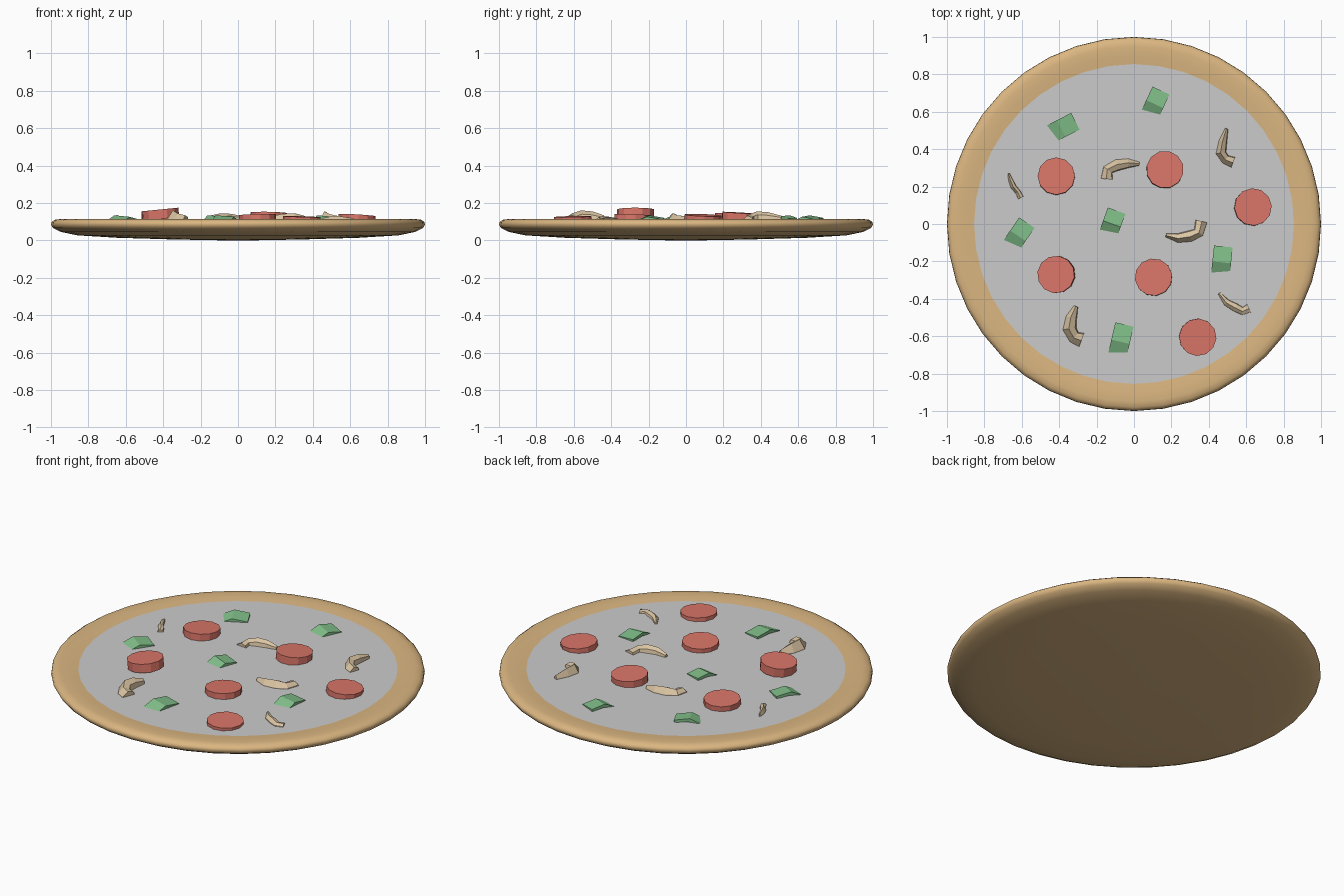
import bpy, bmesh, math
from mathutils import Matrix, Vector

if "Cube" in bpy.data.objects:
    bpy.data.objects.remove(bpy.data.objects["Cube"])


def material(name, rgb):
    m = bpy.data.materials.new(name)
    m.diffuse_color = (*rgb, 1)
    m.use_nodes = True
    m.node_tree.nodes["Principled BSDF"].inputs["Base Color"].default_value = m.diffuse_color
    return m


TAN = material("baked_dough", (0.71, 0.47, 0.22))
RED = material("cured_meat", (0.70, 0.18, 0.14))
GREEN = material("green_pepper", (0.22, 0.52, 0.25))
CREAM = material("mushroom_flesh", (0.71, 0.56, 0.37))


def finish(name, bm, mat=None):
    bmesh.ops.recalc_face_normals(bm, faces=bm.faces)
    me = bpy.data.meshes.new(name)
    bm.to_mesh(me)
    bm.free()
    ob = bpy.data.objects.new(name, me)
    bpy.context.collection.objects.link(ob)
    if mat:
        me.materials.append(mat)
    return ob


def loft(bm, rings):
    """Skin closed rings of points and cap both ends."""
    vs = [[bm.verts.new(p) for p in r] for r in rings]
    n = len(vs[0])
    for a, b in zip(vs, vs[1:]):
        for i in range(n):
            bm.faces.new((a[i], a[(i + 1) % n], b[(i + 1) % n], b[i]))
    bm.faces.new(vs[0])
    bm.faces.new(vs[-1])


# Crust: lathed profile from the topping edge, over the rim, to the belly
N = 40
profile = [(0.855, 0.108), (0.90, 0.112), (0.95, 0.114), (0.98, 0.110), (0.997, 0.098),
           (1.0, 0.084), (0.99, 0.067), (0.95, 0.046), (0.86, 0.027), (0.65, 0.014),
           (0.35, 0.005), (0.08, 0.0)]


def circle(r, z):
    return [(r * math.cos(2 * math.pi * i / N), r * math.sin(2 * math.pi * i / N), z)
            for i in range(N)]


bm = bmesh.new()
loft(bm, [circle(r, z) for r, z in profile])
bm.faces.ensure_lookup_table()
bmesh.ops.delete(bm, geom=[bm.faces[-2]], context='FACES_ONLY')  # opening for the cheese
crust = finish("crust", bm, TAN)
bpy.context.view_layer.objects.active = crust
crust.select_set(True)
bpy.ops.object.shade_smooth_by_angle(angle=math.radians(50))

# Cheese: flat disc filling the crust
bm = bmesh.new()
bm.faces.new([bm.verts.new(p) for p in circle(0.855, 0.108)])
finish("cheese", bm)

# Pepperoni: x, y, top height, slope in x, slope in y
slices = [(-0.415, 0.255, 0.142, 0.02, -0.05), (0.165, 0.29, 0.147, -0.02, -0.06),
          (0.635, 0.09, 0.135, -0.06, -0.04), (-0.415, -0.27, 0.165, 0.10, 0.0),
          (0.105, -0.285, 0.137, 0.03, -0.04), (0.34, -0.605, 0.127, -0.03, 0.02)]
for i, (x, y, z, sx, sy) in enumerate(slices):
    bm = bmesh.new()
    bmesh.ops.create_cone(bm, cap_ends=True, segments=12, radius1=0.1, radius2=0.1, depth=0.05)
    tilt = Matrix.Rotation(math.atan(sy), 4, 'X') @ Matrix.Rotation(-math.atan(sx), 4, 'Y')
    bm.transform(Matrix.Translation((x, y, z - 0.025)) @ tilt @ Matrix.Rotation(i * 0.3, 4, 'Z'))
    finish(f"pepperoni_{i + 1}", bm, RED)

# Pepper pieces: folded strips; x, y, turn of the long side in degrees, length, width
peppers = [(-0.38, 0.515, 27, 0.15, 0.10), (0.115, 0.65, 65, 0.14, 0.10),
           (-0.115, 0.01, 70, 0.13, 0.10), (-0.615, -0.055, 56, 0.15, 0.10),
           (0.47, -0.195, 84, 0.15, 0.10), (-0.07, -0.62, 77, 0.17, 0.10)]
for i, (x, y, deg, l, w) in enumerate(peppers):
    bm = bmesh.new()
    section = [(-l / 2, 0.098), (-0.01, 0.126), (l / 2, 0.112), (l / 2, 0.098), (0, 0.106)]
    loft(bm, [[(s, side * w / 2, z + side * 0.004) for s, z in section] for side in (-1, 1)])
    bm.transform(Matrix.Translation((x, y, 0.004)) @ Matrix.Rotation(math.radians(deg), 4, 'Z'))
    finish(f"pepper_piece_{i + 1}", bm, GREEN)

# Mushroom slices: plan path from stem to cap tip, with peak height and width scale
mushrooms = [
    (0.145, 1.0, [(-0.145, 0.24), (-0.14, 0.29), (-0.09, 0.315), (-0.03, 0.325), (0.03, 0.322)]),
    (0.155, 0.9, [(0.53, 0.33), (0.49, 0.345), (0.465, 0.38), (0.475, 0.44), (0.495, 0.51)]),
    (0.135, 0.5, [(-0.605, 0.14), (-0.62, 0.17), (-0.645, 0.20), (-0.66, 0.235), (-0.67, 0.27)]),
    (0.145, 1.0, [(0.36, 0.015), (0.345, -0.045), (0.30, -0.065), (0.235, -0.075), (0.17, -0.06)]),
    (0.130, 0.75, [(0.615, -0.45), (0.58, -0.465), (0.54, -0.445), (0.495, -0.42), (0.455, -0.37)]),
    (0.160, 1.2, [(-0.28, -0.62), (-0.32, -0.605), (-0.345, -0.56), (-0.335, -0.50), (-0.31, -0.44)]),
]
half_widths = [0.034, 0.03, 0.032, 0.026, 0.01]
rises = [0.5, 0.7, 1.0, 0.9, 0.5]
for i, (top, scale, path) in enumerate(mushrooms):
    rings = []
    pts = [Vector((*p, 0)) for p in path]
    for k, p in enumerate(pts):
        d = (pts[min(k + 1, 4)] - pts[max(k - 1, 0)]).normalized()
        side = Vector((-d.y, d.x, 0)) * half_widths[k] * scale
        h = 0.108 + (top - 0.108) * rises[k]
        rings.append([p + side * s + Vector((0, 0, z)) for s, z in
                      ((-1, 0.1), (-0.8, 0.11 * 0.4 + h * 0.6), (0.1, h), (0.9, 0.112), (1, 0.1))])
    bm = bmesh.new()
    loft(bm, rings)
    finish(f"mushroom_slice_{i + 1}", bm, CREAM)
